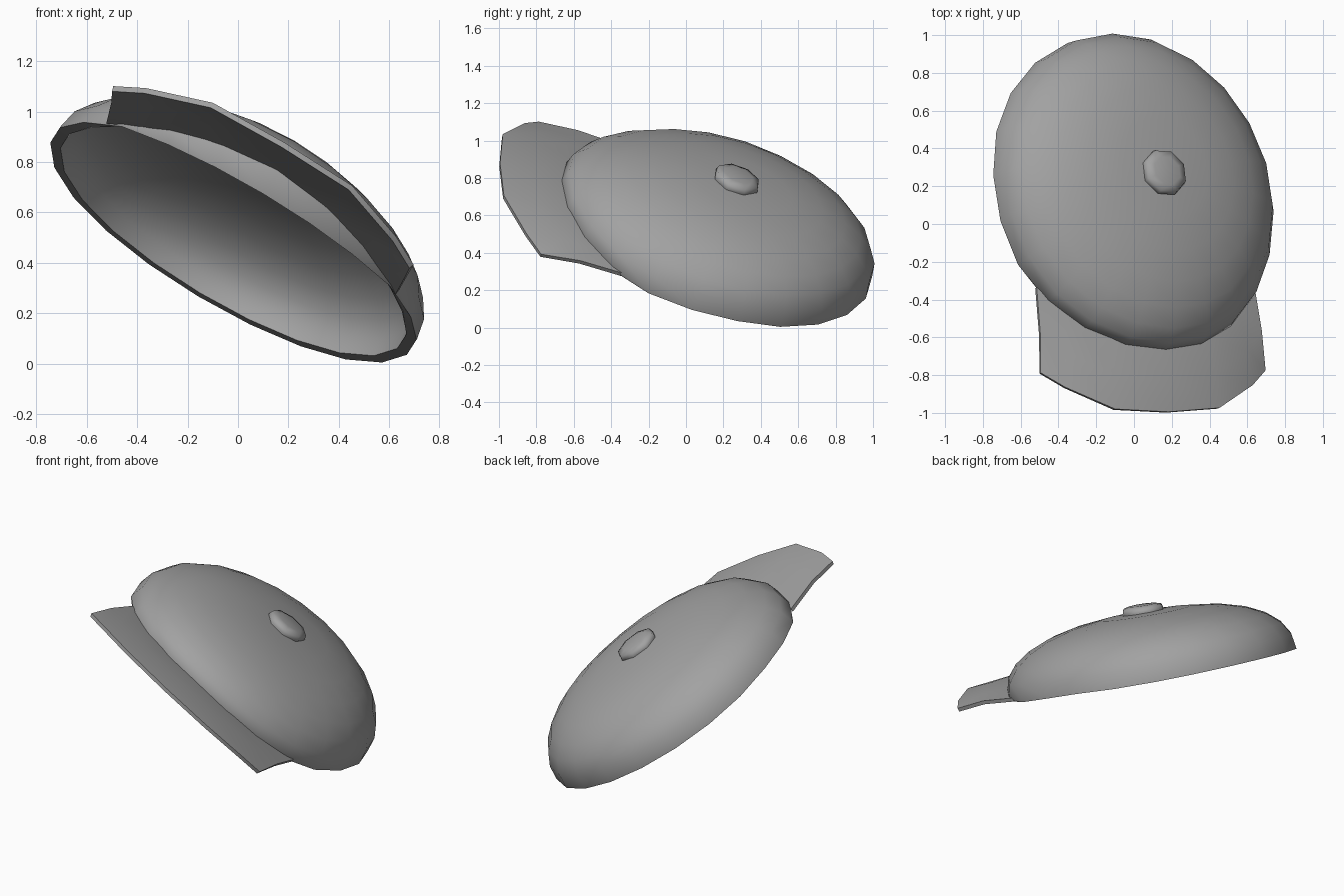
import bpy, bmesh, math
from mathutils import Matrix, Vector

if "Cube" in bpy.data.objects:
    bpy.data.objects.remove(bpy.data.objects["Cube"])

# Tilted cap frame: side, back, up axes around the rim centre
up = Vector((.478, .338, .81)).normalized()
side = Vector((.856, .007, -.517))
side = (side - up * side.dot(up)).normalized()
back = up.cross(side)
FRAME = Matrix.Translation((-.004, .156, .51)) @ Matrix((side, back, up)).transposed().to_4x4()
W, L, H = .832, .885, .338

grey = bpy.data.materials.new("dark_grey")
grey.diffuse_color = (.36, .36, .36, 1)
grey.use_nodes = True
grey.node_tree.nodes["Principled BSDF"].inputs["Base Color"].default_value = grey.diffuse_color


def belt(t):
    # height of the widest line round the crown
    return .018 - math.sin(t) ** 2 * (.035 + .11 * max(0, -math.cos(t)))


def rim_point(t):
    # bottom edge: a tilted flat ring that tucks in at the front
    front = min(1, max(0, (-math.cos(t) - .6) / .4))
    s = 1 - .075 * front ** .8
    return Vector((W * s * math.sin(t), L * s * math.cos(t),
                   min(belt(t) - .006, -.028 + .046 * math.cos(t)) - .014 * front))


def crown_point(t, p):
    # fuller towards the back, flatter towards the front
    full = .5 + .5 * math.cos(t - .45)
    r, z = math.cos(p) ** (.9 - .22 * full), math.sin(p) ** .96
    v = L * r * math.cos(t)
    return Vector((W * r * math.sin(t), v, H * z + belt(t) * (1 - z) + .03 * v * z))


def add(name, bm, thick=0, offset=-1, angle=40):
    bmesh.ops.recalc_face_normals(bm, faces=bm.faces)
    me = bpy.data.meshes.new(name)
    bm.to_mesh(me)
    bm.free()
    me.materials.append(grey)
    ob = bpy.data.objects.new(name, me)
    bpy.context.collection.objects.link(ob)
    ob.matrix_world = FRAME
    bpy.ops.object.select_all(action='DESELECT')
    ob.select_set(True)
    bpy.context.view_layer.objects.active = ob
    if thick:
        m = ob.modifiers.new("thickness", 'SOLIDIFY')
        m.thickness, m.offset = thick, offset
        bpy.ops.object.modifier_apply(modifier="thickness")
    bpy.ops.object.shade_smooth_by_angle(angle=math.radians(angle))
    return ob


# Crown: half ellipsoid shell, 22 sides
N, R = 22, 7
angles = [2 * math.pi * i / N for i in range(N)]
bm = bmesh.new()
rings = [[bm.verts.new(rim_point(t)) for t in angles]]
for j in range(R):
    rings.append([bm.verts.new(crown_point(t, math.pi / 2 * j / R)) for t in angles])
top = bm.verts.new((0, 0, H))
for a, b in zip(rings, rings[1:]):
    for i in range(N):
        k = (i + 1) % N
        bm.faces.new((a[i], a[k], b[k], b[i]))
for i in range(N):
    bm.faces.new((rings[-1][i], rings[-1][(i + 1) % N], top))
add("crown", bm, .046, -1, 60)

# Brim: curved plate, rows from the crown to the front edge
half = [(0, 0, -1.22, -.012), (.3, .32, -1.2, -.015),
        (.54, .575, -1.06, -.055), (.675, .69, -.967, -.085)]
cols = [(-a, -b, c, d) for a, b, c, d in half[:0:-1]] + half
bm = bmesh.new()
grid = []
for ru, fu, fv, fh in cols:
    t = math.pi - math.asin(ru / W)
    root = Vector((ru * .99 - .01, L * math.cos(t) * .97, belt(t)))
    front = Vector((fu - .04, fv, fh))
    mid = root.lerp(front, .55) + Vector((0, 0, .016))
    grid.append([bm.verts.new(p) for p in (root, mid, front)])
for a, b in zip(grid, grid[1:]):
    for i in range(2):
        bm.faces.new((a[i], b[i], b[i + 1], a[i + 1]))
add("brim", bm, .022, 0, 40)

# Button: eight-sided rounded disc on the crown
bm = bmesh.new()
rows = []
for r, z in ((.115, .3), (.13, .34), (.122, .366), (.08, .378)):
    rows.append([bm.verts.new((r * math.cos((i + .4) * math.pi / 4),
                               r * math.sin((i + .4) * math.pi / 4), z)) for i in range(8)])
for a, b in zip(rows, rows[1:]):
    for i in range(8):
        k = (i + 1) % 8
        bm.faces.new((a[i], a[k], b[k], b[i]))
bm.faces.new(rows[-1])
bm.faces.new(rows[0][::-1])
add("button", bm, 0, -1, 60)
